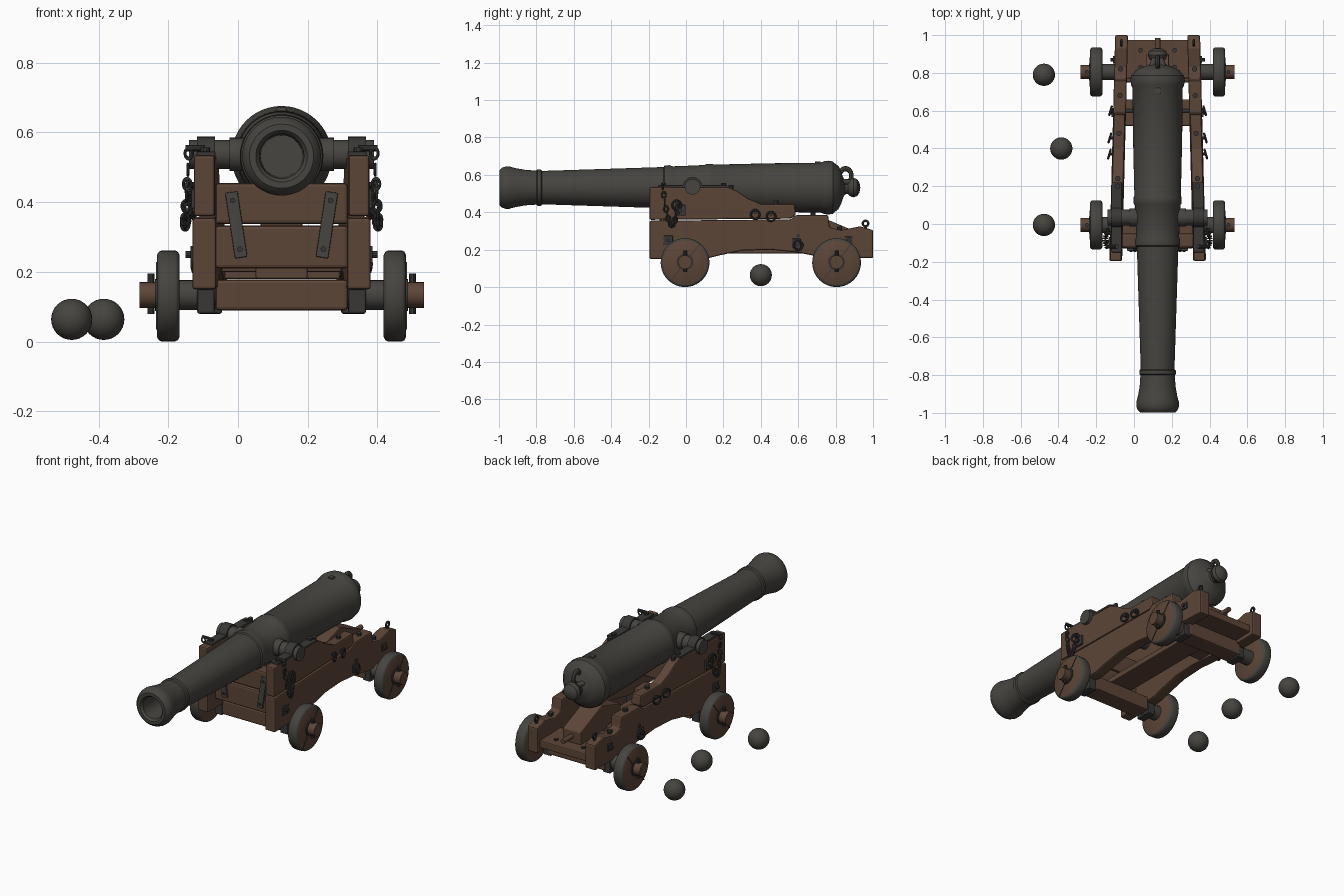
import bpy, bmesh, math
from mathutils import Vector, Matrix

if "Cube" in bpy.data.objects:
    bpy.data.objects.remove(bpy.data.objects["Cube"])

CX = 0.125  # centre line of the gun


def material(name, rgb):
    m = bpy.data.materials.new(name)
    m.diffuse_color = (*rgb, 1)
    m.use_nodes = True
    m.node_tree.nodes["Principled BSDF"].inputs["Base Color"].default_value = m.diffuse_color
    return m


IRON = material("dark iron", (0.062, 0.058, 0.050))
WOOD = material("brown wood", (0.108, 0.060, 0.039))
FITTING = material("black fittings", (0.040, 0.039, 0.037))


def finish(bm, name, mat, bevel=0.0, smooth=True):
    bmesh.ops.recalc_face_normals(bm, faces=bm.faces[:])
    me = bpy.data.meshes.new(name)
    bm.to_mesh(me)
    bm.free()
    ob = bpy.data.objects.new(name, me)
    bpy.context.collection.objects.link(ob)
    me.materials.append(mat)
    if smooth:
        bpy.ops.object.select_all(action='DESELECT')
        ob.select_set(True)
        bpy.context.view_layer.objects.active = ob
        bpy.ops.object.shade_smooth_by_angle(angle=math.radians(35))
    if bevel:
        b = ob.modifiers.new("bevel", 'BEVEL')
        b.width, b.segments = bevel, 2
    return ob


def box(name, mat, lo, hi, bevel=0.006, rot=None):
    bm = bmesh.new()
    lo, hi = Vector(lo), Vector(hi)
    bmesh.ops.create_cube(bm, size=1)
    bmesh.ops.scale(bm, vec=hi - lo, verts=bm.verts)
    if rot:
        bmesh.ops.rotate(bm, matrix=Matrix.Rotation(rot[0], 3, rot[1]), verts=bm.verts)
    bmesh.ops.translate(bm, vec=(lo + hi) / 2, verts=bm.verts)
    return finish(bm, name, mat, bevel, False)


def lathe(name, mat, profile, origin, axis, sides=40):
    """Revolve (distance, radius) pairs around an axis through origin."""
    bm = bmesh.new()
    q = Vector((0, 0, 1)).rotation_difference(Vector(axis))
    vs = [bm.verts.new(q @ Vector((r, 0, d))) for d, r in profile]
    es = [bm.edges.new(p) for p in zip(vs, vs[1:])]
    bmesh.ops.spin(bm, geom=vs + es, cent=(0, 0, 0), axis=q @ Vector((0, 0, 1)),
                   angle=2 * math.pi, steps=sides, use_duplicate=False)
    bmesh.ops.remove_doubles(bm, verts=bm.verts[:], dist=1e-4)
    bmesh.ops.translate(bm, vec=origin, verts=bm.verts)
    return finish(bm, name, mat)


def rod(name, mat, a, b, r, sides=20):
    a, b = Vector(a), Vector(b)
    n = (b - a).length
    return lathe(name, mat, [(0, 0), (0, r), (n, r), (n, 0)], a, (b - a) / n, sides)


def ring(name, mat, centre, axis, big, small, stretch=1.0):
    prof = [(small * math.sin(t * math.pi / 4), big + small * math.cos(t * math.pi / 4)) for t in range(9)]
    ob = lathe(name, mat, prof, (0, 0, 0), axis, 18)
    ob.scale.z = stretch
    ob.location = centre
    return ob


def cheek_x(side, y, out=0.0):
    """Cheeks close in slightly towards the rear."""
    return CX + side * (0.222 - 0.026 * (y + 0.2) + out)


def board(name, side, outline, half):
    bm = bmesh.new()
    layers = [[bm.verts.new((cheek_x(side, y, o), y, z)) for y, z in outline] for o in (-half, half)]
    for layer in layers:
        bm.faces.new(layer)
    n = len(outline)
    for i in range(n):
        j = (i + 1) % n
        bm.faces.new((layers[0][i], layers[0][j], layers[1][j], layers[1][i]))
    return finish(bm, name, WOOD, 0.008, False)


# Barrel with bore, muzzle swell and reinforcing rings
lathe("barrel", IRON, [
    (-0.70, 0), (-0.70, 0.06), (-0.985, 0.064), (-0.998, 0.074), (-0.998, 0.092), (-0.985, 0.106),
    (-0.965, 0.113), (-0.945, 0.113), (-0.91, 0.104), (-0.86, 0.095), (-0.80, 0.091), (-0.795, 0.097),
    (-0.775, 0.097), (-0.77, 0.090), (-0.745, 0.090), (-0.12, 0.110), (-0.115, 0.117), (-0.09, 0.120),
    (-0.07, 0.114), (-0.03, 0.115), (0.10, 0.121), (0.11, 0.127), (0.14, 0.127), (0.15, 0.123),
    (0.45, 0.130), (0.72, 0.133), (0.735, 0.140), (0.76, 0.144), (0.785, 0.140), (0.795, 0.130),
    (0.815, 0.115), (0.83, 0.085), (0.84, 0.055), (0.85, 0.036), (0.865, 0.034), (0.875, 0.045),
    (0.895, 0.052), (0.915, 0.045), (0.928, 0.025), (0.932, 0)], (CX, 0, 0.532), (0, 1, 0), 48)
ring("breeching_loop", IRON, (CX, 0.853, 0.595), (1, 0, 0), 0.032, 0.012, 1.2)
for s in (-1, 1):
    rod("breech_arm", IRON, (CX + s * 0.045, 0.79, 0.57), (CX + s * 0.015, 0.88, 0.56), 0.015)
rod("trunnions", IRON, (CX - 0.265, 0.035, 0.537), (CX + 0.265, 0.035, 0.537), 0.042, 28)
rod("trunnion_shoulder", IRON, (CX - 0.15, 0.035, 0.537), (CX + 0.15, 0.035, 0.537), 0.048, 28)
box("vent_patch", IRON, (CX - 0.015, 0.69, 0.655), (CX + 0.015, 0.72, 0.672), 0.003)

# Stepped wooden cheeks, each of two boards
LOWER = [(-0.195, 0.15), (-0.195, 0.355), (0.56, 0.362), (0.585, 0.385), (0.76, 0.385), (0.768, 0.32),
         (0.83, 0.305), (0.93, 0.325), (1.0, 0.305), (1.0, 0.155), (0.72, 0.16), (0.60, 0.185),
         (0.45, 0.20), (0.30, 0.195), (0.18, 0.17), (0.10, 0.15)]
UPPER = [(-0.195, 0.36), (-0.195, 0.535), (0.225, 0.535), (0.27, 0.515), (0.33, 0.475), (0.40, 0.445),
         (0.58, 0.445), (0.588, 0.388), (0.56, 0.366)]

for s in (-1, 1):
    board("cheek_lower", s, LOWER, 0.034)
    board("cheek_upper", s, UPPER, 0.030)

    # Iron plates, bolts and rings on the outside of each cheek
    for y, z, h in [(-0.03, 0.41, 0.028), (-0.095, 0.25, 0.025), (0.59, 0.235, 0.024), (0.87, 0.25, 0.02)]:
        x = cheek_x(s, y, 0.034)
        box("side_plate", FITTING, (x - 0.008, y - h, z - h), (x + 0.008, y + h, z + h), 0.003)
        rod("plate_bolt", FITTING, (x, y, z), (x + s * 0.022, y, z), 0.010, 10)
    for y, z in [(0.455, 0.39), (-0.05, 0.45), (0.60, 0.235), (0.37, 0.40)]:
        x = cheek_x(s, y, 0.036)
        rod("ring_bolt", FITTING, (x - s * 0.02, y, z), (x + s * 0.015, y, z), 0.008, 10)
        ring("side_ring", FITTING, (x + s * 0.012, y, z - 0.012), (0.96, s * 0.28, 0), 0.024, 0.006)
    for y, z in [(-0.12, 0.545), (0.20, 0.545), (0.24, 0.535), (0.48, 0.45), (0.68, 0.39), (0.82, 0.312)]:
        x = cheek_x(s, y)
        rod("top_bolt", FITTING, (x, y, z - 0.02), (x, y, z + 0.012), 0.014, 10)
    x = cheek_x(s, 0.96)
    ring("rear_eyebolt", FITTING, (x, 0.96, 0.34), (1, 0, 0), 0.015, 0.006)
    rod("rear_eyebolt_shank", FITTING, (x, 0.96, 0.29), (x, 0.96, 0.327), 0.008, 10)

    # Strap over the trunnion and iron cap at the cheek front
    x = cheek_x(s, 0.0)
    box("cap_strap", FITTING, (x - 0.027, -0.15, 0.532), (x + 0.027, 0.22, 0.545), 0.003)
    arc = [(0.052 * math.cos(i * math.pi / 8), 0.052 * math.sin(i * math.pi / 8)) for i in range(9)]
    bm = bmesh.new()
    rows = [[bm.verts.new((x + o, 0.035 + a * k, 0.537 + b * k)) for a, b in arc]
            for o, k in ((-0.026, 0.8), (-0.026, 1), (0.026, 1), (0.026, 0.8))]
    for i in range(8):
        for r in range(4):
            n = (r + 1) % 4
            bm.faces.new((rows[r][i], rows[r][i + 1], rows[n][i + 1], rows[n][i]))
    finish(bm, "trunnion_cap", FITTING)

    # Hanging key chain
    for i in range(15):
        t = i / 14
        y, z = -0.125 + 0.085 * t, 0.54 - 0.10 * t - 0.60 * t * (1 - t)
        x = cheek_x(s, y, 0.046 + 0.012 * math.sin(t * math.pi))
        ring("chain_link", FITTING, (x, y, z), (1, 0, 0) if i % 2 else (0, 1, 0), 0.011, 0.0042, 1.35)
    x = cheek_x(s, -0.12, 0.03)
    rod("chain_pin", FITTING, (x - s * 0.03, -0.12, 0.555), (x + s * 0.025, -0.12, 0.555), 0.009, 10)

    # Wheels: wooden discs with iron rims, and linchpins
    for y in (-0.005, 0.805):
        a, b = CX + s * 0.293, CX + s * 0.357
        wheel = lathe("wheel", WOOD, [(0, 0), (0, 0.118), (0.005, 0.127), (0.012, 0.1305), (0.052, 0.1305),
                                      (0.059, 0.127), (0.064, 0.118), (0.064, 0)], (a, y, 0.131), (s, 0, 0), 40)
        wheel.data.materials.append(IRON)
        for p in wheel.data.polygons:
            if abs(p.normal.x) < 0.9:
                p.material_index = 1
        for k in (-1, 1):
            cy, cz = y + k * 0.082 * math.cos(0.9), 0.131 + k * 0.082 * math.sin(0.9)
            box("wheel_joint", FITTING, (b - 0.003, cy - 0.04, cz - 0.002), (b + 0.003, cy + 0.04, cz + 0.002),
                0, (0.9, 'X'))
        rod("hub_washer", FITTING, (b - 0.001, y, 0.134), (b + s * 0.006, y, 0.134), 0.046)
        x = CX + s * 0.375
        rod("linchpin", FITTING, (x, y, 0.08), (x, y, 0.195), 0.010, 10)
        rod("axle_collar", IRON, (CX + s * 0.19, y, 0.134), (CX + s * 0.296, y, 0.134), 0.043)
        x = cheek_x(s, y)
        box("axle_clamp", FITTING, (x - 0.025, y - 0.05, 0.08), (x + 0.025, y + 0.05, 0.15))

    # Slanted iron straps on the front boards
    x = CX + s * 0.130
    box("front_strap", IRON, (x - 0.018, -0.142, 0.24), (x + 0.018, -0.128, 0.43), 0.003, (s * 0.15, 'Y'))
    for z in (0.265, 0.405):
        bx = x + s * (z - 0.335) * 0.15
        rod("strap_bolt", FITTING, (bx, -0.13, z), (bx, -0.149, z), 0.008, 10)

# Axles and their square beams
for y in (-0.005, 0.805):
    rod("axle", WOOD, (CX - 0.408, y, 0.134), (CX + 0.408, y, 0.134), 0.037)
    box("axle_beam", WOOD, (CX - 0.19, y - 0.055, 0.09), (CX + 0.19, y + 0.055, 0.178), 0.01)

# Cross boards joining the cheeks
box("front_board_lower", WOOD, (CX - 0.19, -0.13, 0.21), (CX + 0.19, -0.05, 0.333), 0.01)
box("front_board_upper", WOOD, (CX - 0.19, -0.125, 0.337), (CX + 0.19, -0.05, 0.455), 0.01)
box("bed_plank", WOOD, (CX - 0.075, 0.0, 0.18), (CX + 0.075, 0.80, 0.215))
box("rear_plank", WOOD, (CX - 0.17, 0.77, 0.18), (CX + 0.17, 0.975, 0.225))
box("middle_plank", WOOD, (CX - 0.18, 0.52, 0.20), (CX + 0.18, 0.66, 0.25))
for s in (-1, 1):
    for y in (0.83, 0.92):
        rod("plank_bolt", FITTING, (CX + s * 0.09, y, 0.22), (CX + s * 0.09, y, 0.233), 0.012, 10)
rod("cross_bolt", FITTING, (CX - 0.24, 0.60, 0.275), (CX + 0.24, 0.60, 0.275), 0.010, 12)

# Elevating wedge under the breech, with handle
bm = bmesh.new()
sec = [(0.52, 0.235), (0.52, 0.33), (0.70, 0.385), (0.90, 0.30), (0.90, 0.225)]
ends = [[bm.verts.new((CX + o, y, z)) for y, z in sec] for o in (-0.06, 0.06)]
for e in ends:
    bm.faces.new(e)
for i in range(5):
    j = (i + 1) % 5
    bm.faces.new((ends[0][i], ends[0][j], ends[1][j], ends[1][i]))
finish(bm, "wedge", WOOD, 0.006, False)
rod("wedge_handle", WOOD, (CX, 0.89, 0.265), (CX, 0.985, 0.265), 0.014, 14)

# Three round shot beside the carriage
for x, y in [(-0.477, 0.79), (-0.385, 0.40), (-0.477, -0.005)]:
    bm = bmesh.new()
    bmesh.ops.create_uvsphere(bm, u_segments=28, v_segments=16, radius=0.059)
    bmesh.ops.translate(bm, vec=(x, y, 0.064), verts=bm.verts)
    finish(bm, "round_shot", IRON)
